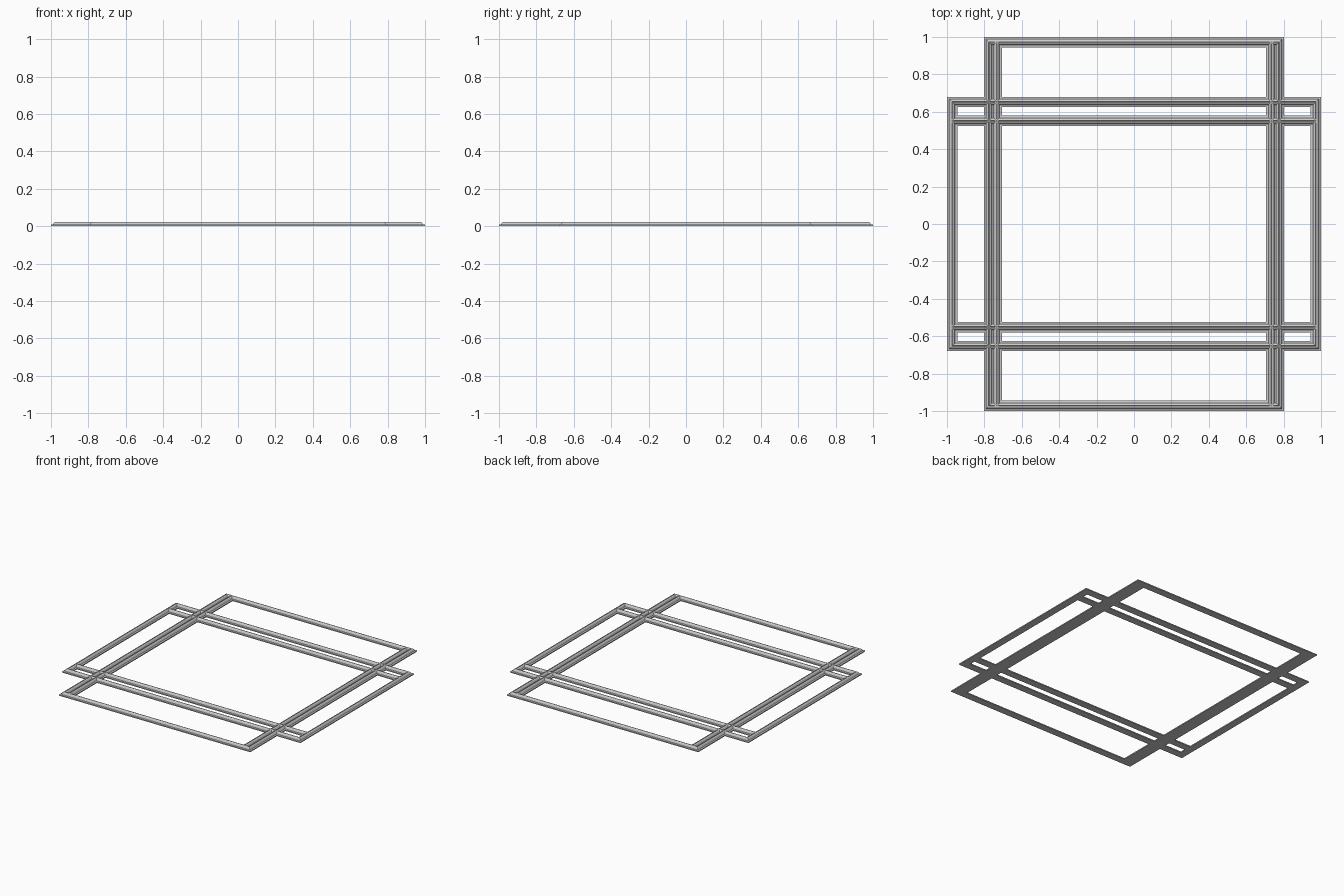
import bpy, bmesh

if "Cube" in bpy.data.objects:
    bpy.data.objects.remove(bpy.data.objects["Cube"])

# Moulding cross-section: (distance from outer edge, height)
PROFILE = [(0, 0), (0, .008), (.011, .010), (.017, .021), (.022, .024), (.026, .024),
           (.028, .020), (.030, .024), (.033, .024), (.038, .021), (.044, .010),
           (.055, .008), (.055, 0)]


def finish(name, bm):
    bmesh.ops.recalc_face_normals(bm, faces=bm.faces)
    mesh = bpy.data.meshes.new(name)
    bm.to_mesh(mesh)
    bm.free()
    bpy.context.collection.objects.link(bpy.data.objects.new(name, mesh))


def skin(bm, rings, closed):
    n, m = len(rings), len(PROFILE)
    for i in range(n if closed else n - 1):
        a, b = rings[i], rings[(i + 1) % n]
        for j in range(m):
            k = (j + 1) % m
            bm.faces.new((a[j], a[k], b[k], b[j]))


def mitred_frame(name, hx, hy):
    bm = bmesh.new()
    rings = [[bm.verts.new((sx * (hx - d), sy * (hy - d), z)) for d, z in PROFILE]
             for sx, sy in ((-1, -1), (1, -1), (1, 1), (-1, 1))]
    skin(bm, rings, True)
    finish(name, bm)


def bar(name, outer, half_len, side, vertical):
    bm = bmesh.new()
    rings = []
    for t in (-half_len, half_len):
        pts = [(side * (outer - d), t, z) if vertical else (t, side * (outer - d), z)
               for d, z in PROFILE]
        rings.append([bm.verts.new(p) for p in pts])
    skin(bm, rings, False)
    for r in rings:
        bm.faces.new(r)
    finish(name, bm)


# Two crossing rectangular frames
mitred_frame("tall_frame", .803, 1.0)
mitred_frame("wide_frame", 1.0, .68)

# Inner parallel rails meeting the ridges of the end mouldings
for side, tag in ((-1, "a"), (1, "b")):
    bar("inner_upright_" + tag, .762, .972, side, True)
    bar("inner_crossbar_" + tag, .579, .972, side, False)
